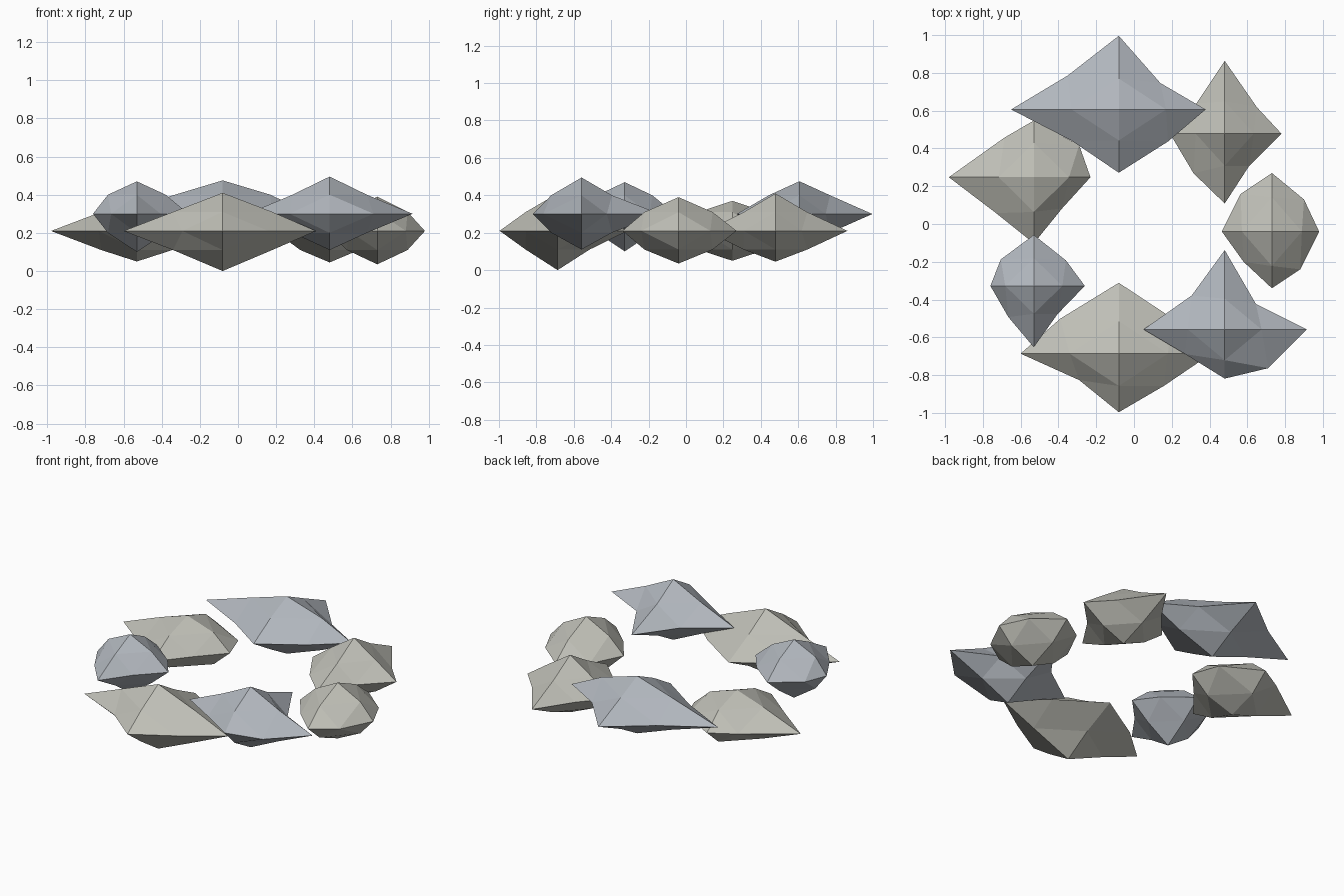
import bpy, bmesh, math
from itertools import product

if "Cube" in bpy.data.objects:
    bpy.data.objects.remove(bpy.data.objects["Cube"])


def material(name, rgb):
    m = bpy.data.materials.new(name)
    m.diffuse_color = (*rgb, 1)
    m.use_nodes = True
    m.node_tree.nodes["Principled BSDF"].inputs["Base Color"].default_value = m.diffuse_color
    return m


warm = material("warm_stone", (0.52, 0.52, 0.47))
cool = material("cool_stone", (0.44, 0.47, 0.51))

# Each stone: reach along +x -x +y -y +z -z, then the waist corners
# (dx, dy) in the quadrants ++, -+, +-, --
stones = [
    ((.25, .265, .31, .30, .18, .175), ((.17, .17), (.165, .20), (.15, .20), (.15, .16))),
    ((.435, .43, .42, .26, .195, .19), ((.165, .135), (.175, .18), (.23, .205), (.21, .13))),
    ((.49, .52, .375, .31, .20, .21), ((.28, .19), (.31, .185), (.24, .17), (.21, .14))),
    ((.27, .23, .27, .325, .17, .20), ((.17, .135), (.175, .14), (.125, .15), (.135, .165))),
    ((.30, .45, .30, .35, .16, .16), ((.24, .17), (.155, .21), (.15, .165), (.20, .19))),
    ((.46, .57, .39, .335, .175, .19), ((.22, .14), (.27, .18), (.26, .17), (.25, .165))),
    ((.30, .29, .385, .37, .20, .165), ((.17, .14), (.15, .16), (.13, .17), (.165, .21))),
]
WAIST = 0.1  # height of the mid-slope corners above and below the waist


def stone(name, centre, reach, corners, mat):
    """Octahedron divided once: six tips plus twelve edge corners."""
    mx = sum(c[0] for c in corners) / 4
    my = sum(c[1] for c in corners) / 4
    quad = dict(zip([(1, 1), (-1, 1), (1, -1), (-1, -1)], corners))
    bm = bmesh.new()
    cache = {}

    def vert(key):
        if key not in cache:
            x, y, z = key
            if x and y:
                co = (x * quad[x, y][0], y * quad[x, y][1], 0)
            elif sum(map(abs, key)) == 2:
                co = (x * mx, y * my, z * WAIST)
            else:
                axis = [i for i in range(3) if key[i]][0]
                co = [0, 0, 0]
                co[axis] = key[axis] * reach[2 * axis + (key[axis] < 0)]
            cache[key] = bm.verts.new(co)
        return cache[key]

    # Four triangles in every octant
    for x, y, z in product((1, -1), repeat=3):
        a, b, c = (x, 0, 0), (0, y, 0), (0, 0, z)
        ab, bc, ca = (x, y, 0), (0, y, z), (x, 0, z)
        for tri in ((a, ab, ca), (ab, b, bc), (ca, bc, c), (ab, bc, ca)):
            if x * y * z < 0:
                tri = tri[::-1]
            bm.faces.new([vert(k) for k in tri])
    mesh = bpy.data.meshes.new(name)
    bm.to_mesh(mesh)
    bm.free()
    mesh.materials.append(mat)
    ob = bpy.data.objects.new(name, mesh)
    ob.location = centre
    bpy.context.collection.objects.link(ob)


# Ring of seven stones, alternating height and colour
for i, (reach, corners) in enumerate(stones):
    ang = -2 * math.pi * i / len(stones)
    centre = (0.067 + 0.663 * math.cos(ang), -0.04 + 0.663 * math.sin(ang),
              0.30 if i % 2 else 0.21)
    stone(f"ring_stone_{i + 1}", centre, reach, corners, cool if i % 2 else warm)
